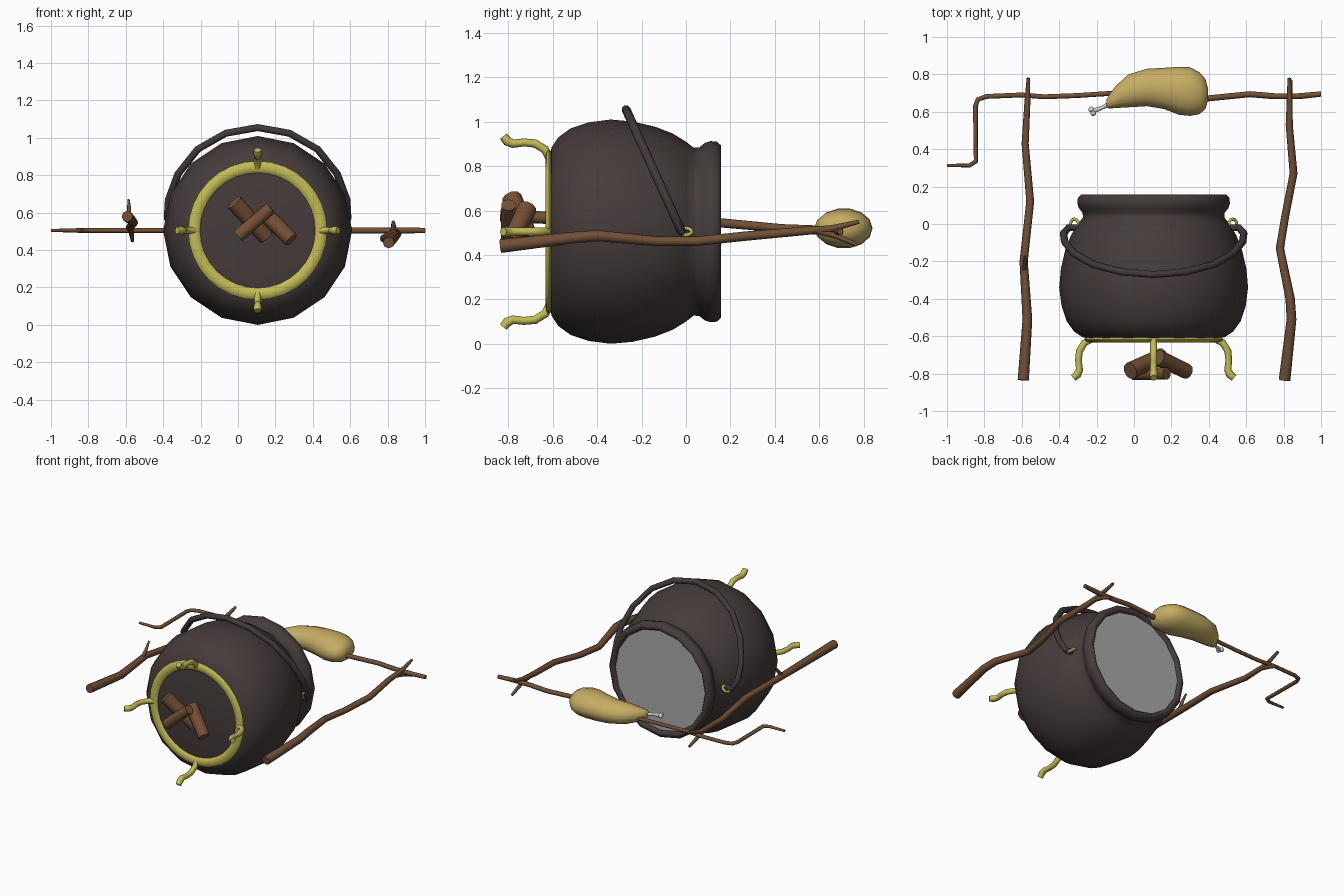
import bpy, bmesh, math
from mathutils import Vector, Matrix

CX, CZ = 0.105, 0.505          # pot axis, which runs along y


def mat(name, r, g, b):
    m = bpy.data.materials.new(name)
    m.diffuse_color = (r, g, b, 1)
    return m


IRON = mat("dark_iron", 0.060, 0.045, 0.044)
HANDLE = mat("handle_iron", 0.052, 0.041, 0.045)
BRASS = mat("brass", 0.54, 0.50, 0.09)
WOOD = mat("stick_wood", 0.165, 0.080, 0.036)
LOG = mat("log_wood", 0.180, 0.080, 0.038)
MEAT = mat("roast_meat", 0.57, 0.42, 0.13)
BONE = mat("bone", 0.62, 0.62, 0.64)
SOUP = mat("grey_soup", 0.40, 0.40, 0.40)


def finish(bm, name, material, angle=55):
    bmesh.ops.recalc_face_normals(bm, faces=bm.faces)
    me = bpy.data.meshes.new(name)
    bm.to_mesh(me)
    bm.free()
    me.materials.append(material)
    ob = bpy.data.objects.new(name, me)
    bpy.context.collection.objects.link(ob)
    bpy.ops.object.select_all(action='DESELECT')
    ob.select_set(True)
    bpy.context.view_layer.objects.active = ob
    bpy.ops.object.shade_smooth_by_angle(angle=math.radians(angle))
    return ob


def sweep(name, pts, radii, material, sides=8, ref=(0, 0, 1), axis=None, xform=None, angle=55):
    """Loft rings along a path; a radius may be (across, along ref)."""
    pts = [Vector(p) for p in pts]
    if isinstance(radii, (int, float)):
        radii = [radii] * len(pts)
    bm = bmesh.new()
    rings = []
    for i, (p, r) in enumerate(zip(pts, radii)):
        ru, rv = r if isinstance(r, tuple) else (r, r)
        if axis:
            t = Vector(axis)
        else:
            a = (p - pts[i - 1]).normalized() if i else Vector()
            b = (pts[i + 1] - p).normalized() if i < len(pts) - 1 else Vector()
            t = (a + b).normalized()
        u = t.cross(Vector(ref)).normalized()
        v = u.cross(t).normalized()
        rings.append([bm.verts.new(p + u * ru * math.cos(k * math.tau / sides)
                                   + v * rv * math.sin(k * math.tau / sides))
                      for k in range(sides)])
    for a, b in zip(rings, rings[1:]):
        for k in range(sides):
            n = (k + 1) % sides
            bm.faces.new((a[k], a[n], b[n], b[k]))
    bm.faces.new(rings[0])
    bm.faces.new(rings[-1])
    if xform:
        bm.transform(xform)
    return finish(bm, name, material, angle)


def torus(name, R, ru, rv, material, xform, n=32, m=8):
    """Ring around the local z axis with an elliptical section."""
    bm = bmesh.new()
    g = [[bm.verts.new(((R + ru * math.cos(b)) * math.cos(a),
                        (R + ru * math.cos(b)) * math.sin(a), rv * math.sin(b)))
          for b in (j * math.tau / m for j in range(m))]
         for a in (i * math.tau / n for i in range(n))]
    for i in range(n):
        for j in range(m):
            i2, j2 = (i + 1) % n, (j + 1) % m
            bm.faces.new((g[i][j], g[i2][j], g[i2][j2], g[i][j2]))
    bm.transform(xform)
    return finish(bm, name, material, 80)


# Pot: lathed body with rolled rim, filled to the lip
profile = [(-0.612, 0.35), (-0.605, 0.38), (-0.575, 0.425), (-0.52, 0.465), (-0.44, 0.492),
           (-0.34, 0.505), (-0.24, 0.496), (-0.14, 0.473), (-0.06, 0.442), (0.0, 0.405),
           (0.035, 0.378), (0.06, 0.380), (0.085, 0.400), (0.11, 0.408), (0.14, 0.405),
           (0.158, 0.388), (0.158, 0.370), (0.145, 0.358), (0.12, 0.352)]
sweep("pot", [(CX, y, CZ) for y, r in profile], [r for y, r in profile], IRON,
      sides=16, axis=(0, 1, 0), angle=70)
sweep("soup", [(CX, 0.125, CZ), (CX, 0.138, CZ)], 0.357, SOUP, sides=16, axis=(0, 1, 0))

# Brass base ring and four curved feet
torus("base_ring", 0.34, 0.032, 0.015, BRASS,
      Matrix.Translation((CX, -0.618, CZ)) @ Matrix.Rotation(math.pi / 2, 4, 'X'))
leg = [(0.33, -0.615, 0), (0.37, -0.635, 0), (0.397, -0.68, 0), (0.402, -0.73, 0),
       (0.396, -0.78, 0), (0.408, -0.805, 0), (0.43, -0.823, 0)]
for i in range(4):
    sweep(f"foot_{i + 1}", leg, [0.018, 0.019, 0.019, 0.018, 0.019, 0.022, 0.019], BRASS,
          xform=Matrix.Translation((CX, 0, CZ)) @ Matrix.Rotation(i * math.pi / 2, 4, 'Y'))

# Carrying handle: a tilted arch whose ends hook into brass eyes
half = [(0.405, 0.0), (0.455, 0.0), (0.482, 0.12), (0.476, 0.30), (0.425, 0.55),
        (0.32, 0.79), (0.17, 0.945)]
arch = [(-o, t) for o, t in half] + [(0, 1)] + [(o, t) for o, t in reversed(half)]
sweep("handle", [(CX + o, -0.02 - 0.25 * t, CZ + 0.55 * t) for o, t in arch], 0.02,
      HANDLE, ref=(0, 0.55, 0.25))
for s, side in ((-1, "left"), (1, "right")):
    torus(f"handle_eye_{side}", 0.026, 0.009, 0.009, BRASS,
          Matrix.Translation((CX + s * 0.423, 0.0, CZ))
          @ Matrix.Rotation(s * math.radians(35), 4, 'Y'), n=12, m=6)

# Firewood under the pot
logs = [((-0.02, -0.785, 0.655), (0.15, -0.705, 0.47), 0.046),
        ((0.0, -0.80, 0.475), (0.175, -0.80, 0.625), 0.036),
        ((0.13, -0.715, 0.61), (0.285, -0.79, 0.455), 0.044)]
for i, (a, b, r) in enumerate(logs):
    sweep(f"firewood_{i + 1}", [a, b], [r, r * 0.92], LOG, sides=10, ref=(0, 1, 0))

# Forked uprights
sweep("left_upright",
      [(-0.592, -0.835, 0.58), (-0.57, -0.51, 0.56), (-0.59, -0.20, 0.575), (-0.555, 0.12, 0.548),
       (-0.582, 0.43, 0.52), (-0.57, 0.65, 0.515), (-0.565, 0.78, 0.555)],
      [0.030, 0.026, 0.022, 0.021, 0.019, 0.016, 0.009], WOOD)
sweep("left_fork", [(-0.575, 0.58, 0.52), (-0.57, 0.68, 0.488), (-0.565, 0.77, 0.45)],
      [0.015, 0.013, 0.009], WOOD)
sweep("left_twig", [(-0.588, -0.25, 0.57), (-0.582, -0.21, 0.62), (-0.585, -0.17, 0.67)],
      [0.015, 0.011, 0.006], WOOD, ref=(1, 0, 0))
sweep("right_upright",
      [(0.805, -0.835, 0.44), (0.842, -0.51, 0.478), (0.835, -0.40, 0.487), (0.78, -0.13, 0.462),
       (0.81, 0.05, 0.462), (0.853, 0.27, 0.485), (0.83, 0.53, 0.508), (0.832, 0.65, 0.517),
       (0.83, 0.78, 0.55)],
      [0.031, 0.026, 0.025, 0.022, 0.021, 0.021, 0.019, 0.016, 0.009], WOOD)
sweep("right_fork", [(0.831, 0.58, 0.512), (0.835, 0.68, 0.485), (0.838, 0.77, 0.445)],
      [0.015, 0.013, 0.009], WOOD)

# Spit with cranked end
spit = [(-1.0, 0.313), (-0.88, 0.313), (-0.845, 0.335), (-0.848, 0.63), (-0.835, 0.665),
        (-0.79, 0.682), (-0.60, 0.69), (-0.48, 0.68), (-0.30, 0.687), (-0.10, 0.70), (0.40, 0.672),
        (0.62, 0.694), (0.75, 0.683), (0.88, 0.683), (1.0, 0.695)]
sweep("spit", [(x, y, CZ) for x, y in spit],
      [0.008, 0.011] + [0.013] * 8 + [0.016] * 4 + [0.014], WOOD)

# Roast leg: lofted oval sections (x, y centre, y radius, z radius)
meat = [(-0.148, 0.645, 0.018, 0.018), (-0.135, 0.652, 0.035, 0.032), (-0.10, 0.678, 0.058, 0.048),
        (-0.03, 0.712, 0.088, 0.068), (0.07, 0.730, 0.100, 0.080), (0.16, 0.725, 0.110, 0.088),
        (0.24, 0.712, 0.128, 0.091), (0.30, 0.708, 0.130, 0.086), (0.35, 0.699, 0.112, 0.073),
        (0.382, 0.695, 0.080, 0.052), (0.395, 0.692, 0.035, 0.025)]
sweep("roast", [(x, y, 0.52) for x, y, _, _ in meat], [(a, b) for _, _, a, b in meat], MEAT,
      sides=14, axis=(1, 0, 0), angle=80)

# Bone shaft and two knuckles
sweep("bone_shaft", [(-0.11, 0.655, 0.52), (-0.17, 0.622, 0.52), (-0.215, 0.605, 0.52)],
      [0.014, 0.010, 0.013], BONE)
for i, (x, y) in enumerate([(-0.228, 0.612), (-0.218, 0.593)]):
    bm = bmesh.new()
    bmesh.ops.create_icosphere(bm, subdivisions=2, radius=0.016,
                               matrix=Matrix.Translation((x, y, 0.52)))
    finish(bm, f"bone_knuckle_{i + 1}", BONE)
